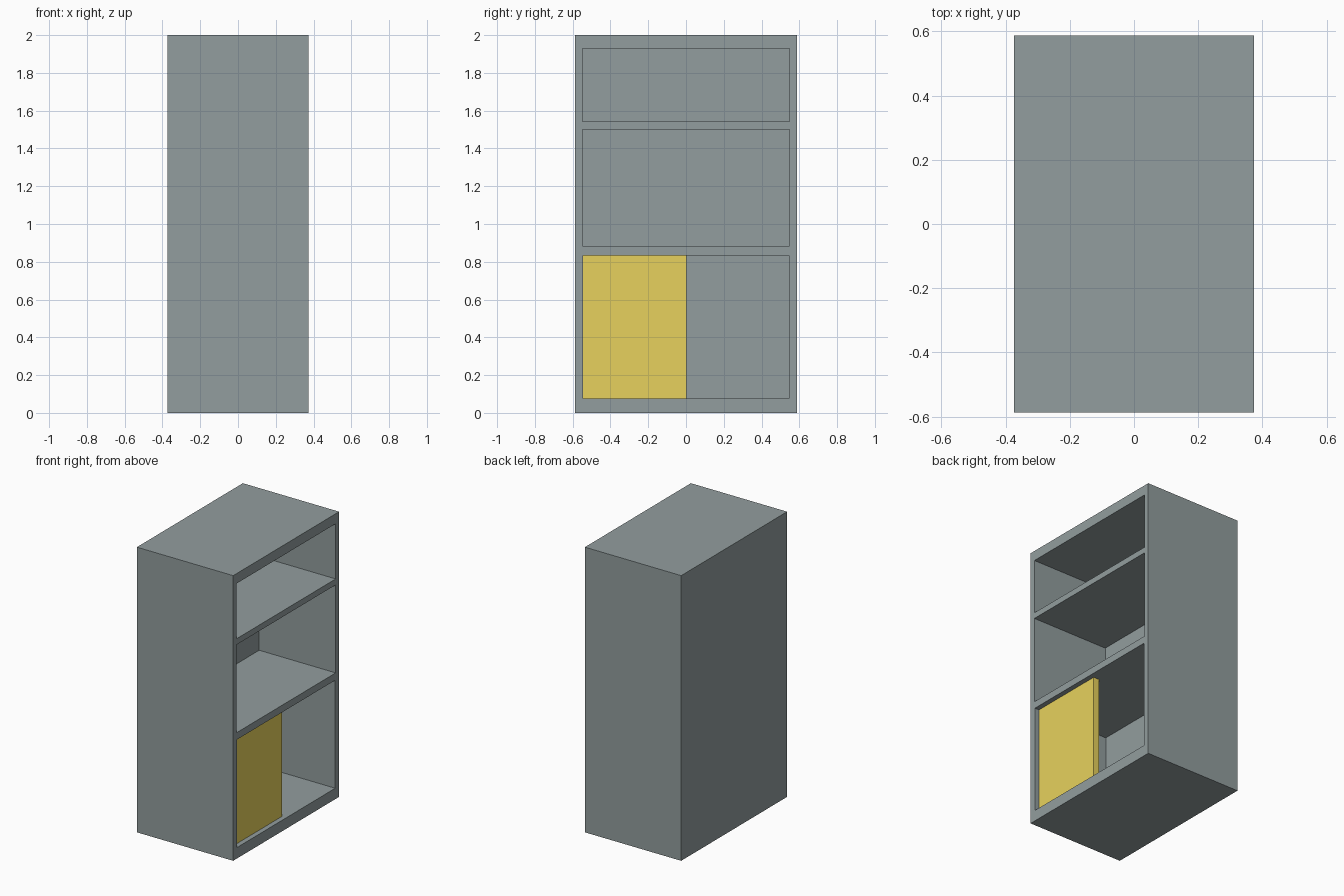
import bpy

if "Cube" in bpy.data.objects:
    bpy.data.objects.remove(bpy.data.objects["Cube"])

HX, HY, H = 0.3735, 0.587, 2.0    # half depth, half width, height
BACK = -0.22                      # inner face of the back


def box(name, x, y, z):
    """Box spanning the (low, high) ranges given for each axis."""
    spans = (x, y, z)
    bpy.ops.mesh.primitive_cube_add(size=1, location=[(a + b) / 2 for a, b in spans])
    ob = bpy.context.object
    ob.name = ob.data.name = name
    ob.scale = [b - a for a, b in spans]
    bpy.ops.object.transform_apply(location=False, rotation=False, scale=True)
    return ob


def paint(ob, name, color):
    mat = bpy.data.materials.new(name)
    mat.diffuse_color = (*color, 1)
    mat.use_nodes = True
    mat.node_tree.nodes["Principled BSDF"].inputs["Base Color"].default_value = mat.diffuse_color
    ob.data.materials.append(mat)


# Cabinet body
body = box("cabinet_body", (-HX, HX), (-HY, HY), (0, H))
paint(body, "slate_body", (0.288, 0.337, 0.342))

# Three open compartments: half width, bottom, top
for half, low, high in ((0.544, 0.077, 0.834), (0.549, 0.884, 1.501), (0.549, 1.543, 1.930)):
    cutter = box("compartment_cutter", (BACK, HX + 0.1), (-half, half), (low, high))
    cutter.hide_render = True
    mod = body.modifiers.new("compartment", 'BOOLEAN')
    mod.operation = 'DIFFERENCE'
    mod.solver = 'EXACT'
    mod.object = cutter
    bpy.context.view_layer.objects.active = body
    bpy.ops.object.modifier_apply(modifier=mod.name)
    bpy.data.objects.remove(cutter, do_unlink=True)

# Sliding door, slightly recessed, covering half of the bottom compartment
door = box("sliding_door", (0.294, 0.339), (-0.544, 0.002), (0.077, 0.834))
paint(door, "yellow_door", (0.8, 0.64, 0.11))
